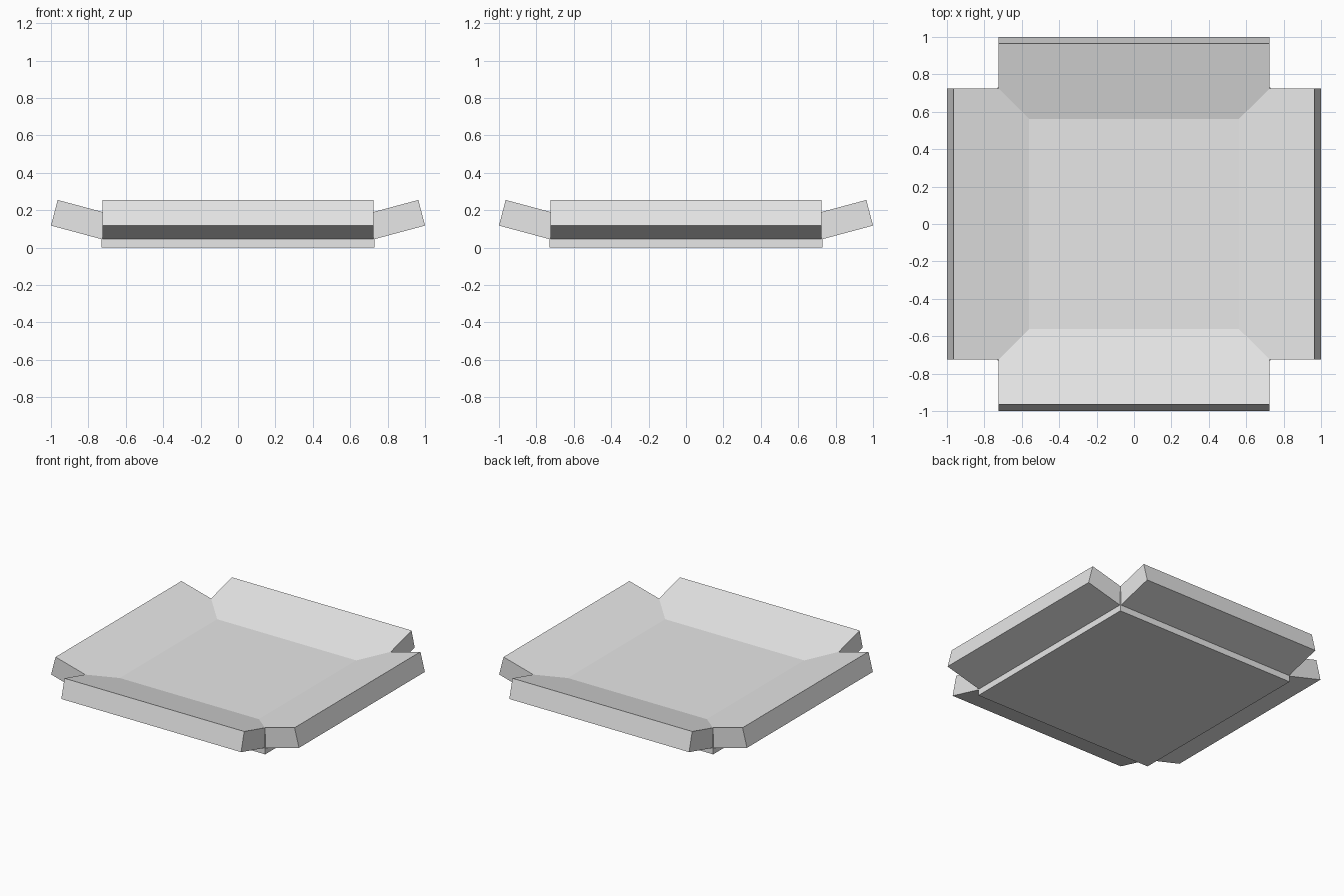
import bpy
import bmesh
from math import pi
from mathutils import Matrix

cube = bpy.data.objects.get("Cube")
if cube:
    bpy.data.objects.remove(cube, do_unlink=True)

GREY = (0.8, 0.8, 0.8, 1.0)
grey = bpy.data.materials.new("light_grey")
grey.use_nodes = True
grey.diffuse_color = GREY
grey.node_tree.nodes["Principled BSDF"].inputs["Base Color"].default_value = GREY


def prism(name, profile, half_width, turn=0.0):
    """Extrude an x-z profile along y, then turn it about the z axis."""
    bm = bmesh.new()
    face = bm.faces.new([bm.verts.new((x, -half_width, z)) for x, z in profile])
    grown = bmesh.ops.extrude_face_region(bm, geom=[face])["geom"]
    verts = [v for v in grown if isinstance(v, bmesh.types.BMVert)]
    bmesh.ops.translate(bm, verts=verts, vec=(0, 2 * half_width, 0))
    bm.transform(Matrix.Rotation(turn, 4, "Z"))
    bmesh.ops.recalc_face_normals(bm, faces=bm.faces)
    mesh = bpy.data.meshes.new(name)
    bm.to_mesh(mesh)
    bm.free()
    mesh.materials.append(grey)
    obj = bpy.data.objects.new(name, mesh)
    bpy.context.collection.objects.link(obj)
    return obj


# Square base slab
HALF = 0.73
prism("base_slab", [(-HALF, 0), (HALF, 0), (HALF, 0.147), (-HALF, 0.147)], HALF)

# Four rim panels tilted upward, their inner ends buried in the base
rim = [(0.964, 0.255), (1.0, 0.118), (0.586, 0.007), (0.55, 0.144)]
for i, side in enumerate(("left", "back", "right", "front")):
    prism(side + "_rim_panel", rim, 0.725, i * pi / 2)
